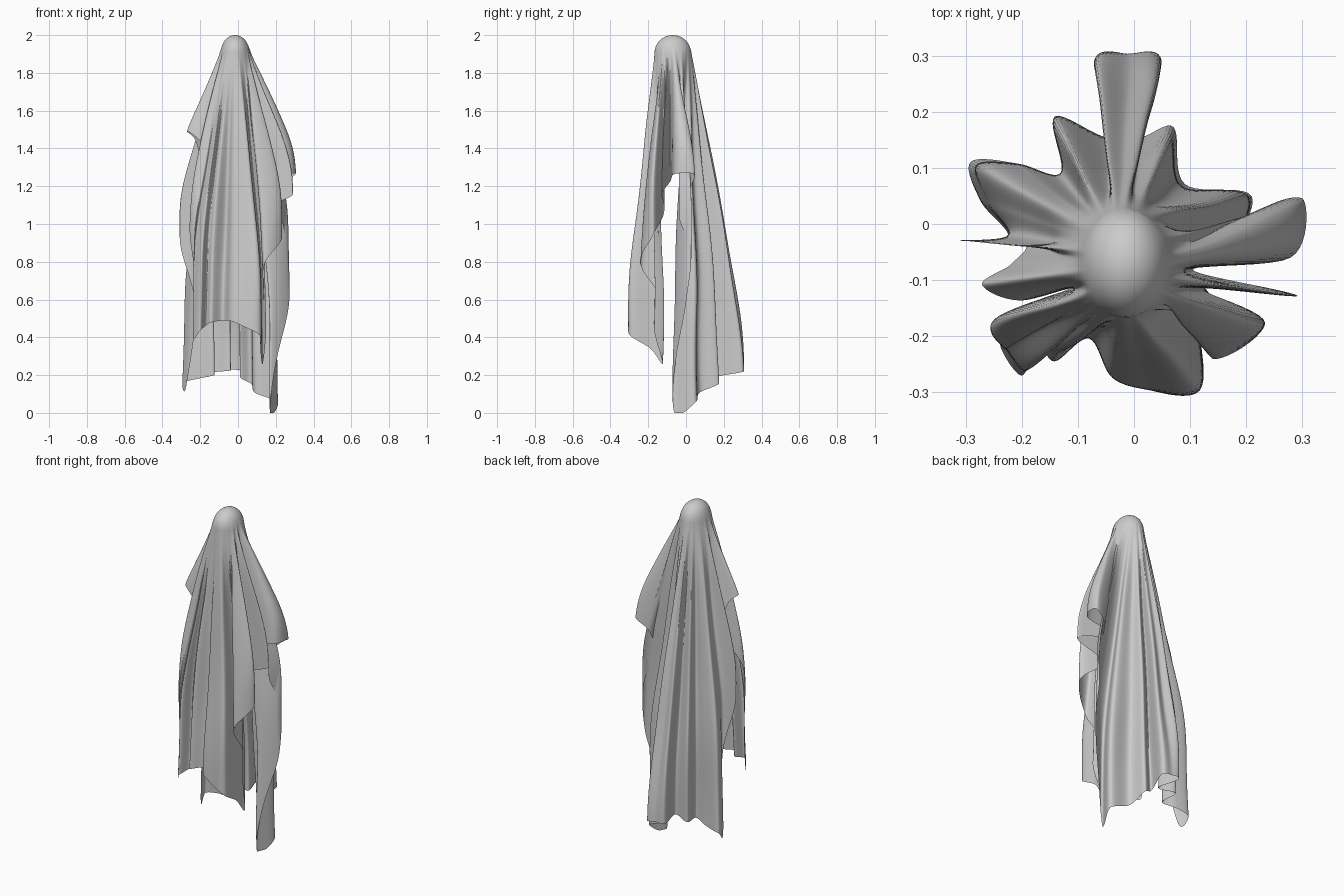
import bpy, bmesh, math

if "Cube" in bpy.data.objects:
    bpy.data.objects.remove(bpy.data.objects["Cube"])

CX, CY, RX, RY, CAP = -0.015, -0.07, 0.075, 0.095, 0.09
STEPS, CAP_ROWS, ROWS = 10, 10, 90

# Foot of each fold (x, y) from one cloth corner to the next, counter-clockwise
FRONT = [(-.24, -.22), (-.20, -.27), (-.17, -.21), (-.14, -.24), (-.08, -.20),
         (-.04, -.28), (.03, -.31), (.12, -.30), (.12, -.19)]
RIGHT = [(.13, -.12), (.15, -.17), (.14, -.15), (.15, -.25), (.24, -.18),
         (.15, -.12), (.30, -.13), (.14, -.08), (.29, -.06), (.31, .045),
         (.24, .03), (.23, -.04), (.27, .03), (.27, 0), (.21, -.05)]
BACK = [(.17, -.06), (.21, .05), (.09, .07), (.07, .17), (.01, .16),
        (.05, .29), (-.01, .31), (-.07, .29), (-.04, .16), (-.14, .19),
        (-.13, .09), (-.21, .11), (-.29, .11)]
LEFT = [(-.27, .04), (-.23, -.02), (-.31, -.03), (-.21, -.03), (-.25, -.07),
        (-.29, -.11), (-.24, -.15), (-.14, -.12), (-.25, -.17), (-.23, -.22)]


def panel(points, z0, peak, z1, mid=0.5):
    """Folds of one cloth edge; the hem arches from corner to corner."""
    out = []
    for i, (x, y) in enumerate(points):
        t = i / len(points)
        low, s = (z0, t / mid) if t < mid else (z1, (1 - t) / (1 - mid))
        hem = low + (peak - low) * math.sin(math.pi / 2 * s)
        # folds out at the sides spread sooner than those in front and back
        full = max(1.75 - abs(x) * (3.7 if x > 0 else 4.1), 0.2 + 0.62 * (2 - hem))
        out.append((x, y, hem, full))
    return out


FOLDS = (panel(FRONT, .41, .49, .26) + panel(RIGHT, .26, 1.27, 0, .57)
         + panel(BACK, 0, .23, .14) + panel(LEFT, .14, 1.49, .41))
N = len(FOLDS)
# broad shape of the upper cloth, before the folds form
SOFT = [[CX + 1.1 * (sum(FOLDS[(i + k) % N][0] * (3 - abs(k)) for k in range(-2, 3)) / 9 - CX),
         CY + 1.1 * (sum(FOLDS[(i + k) % N][1] * (3 - abs(k)) for k in range(-2, 3)) / 9 - CY)]
        for i in range(N)]
ROWS_IN = [list(f) + s for f, s in zip(FOLDS, SOFT)]


def spline(i, t):
    """Catmull-Rom through neighbouring folds."""
    p = [ROWS_IN[(i + k) % N] for k in (-1, 0, 1, 2)]
    return [0.5 * (2 * b + (c - a) * t + (2 * a - 5 * b + 4 * c - d) * t * t
                   + (3 * b - a - 3 * c + d) * t ** 3) for a, b, c, d in zip(*p)]


def point(ang, tx, ty, sx, sy, full, d):
    """Point of the cloth on one fold line, at drop d below the top."""
    r = math.sin(math.acos(max(0, 1 - d / CAP)))
    hx = CX + RX * r * math.cos(ang)
    hy = CY + RY * r * math.sin(ang)
    s = max(0, d - 0.05) / (full - 0.05)
    g = s / (1 + s ** 12) ** (1 / 12)
    # ease from the head into the folds
    g *= 1 - math.exp(-max(0, d - 0.05) / 0.06)
    w = min(1, d / 0.55)
    w = w * w * (3 - 2 * w)
    tx, ty = sx + (tx - sx) * w, sy + (ty - sy) * w
    sway = 0.006 * g * math.sin(7 * d + 5 * ang)
    return (hx + (tx - hx) * g + sway * math.cos(ang),
            hy + (ty - hy) * g + sway * math.sin(ang), 2 - d)


# draped sheet
bm = bmesh.new()
top = bm.verts.new((CX, CY, 2))
cols = []
for i in range(N):
    for k in range(STEPS):
        x, y, hem, full, sx, sy = spline(i, k / STEPS)
        ang = math.radians(228) + 2 * math.pi * (i + k / STEPS) / N
        drop = 2 - max(0, hem)
        drops = [CAP * (1 - math.cos(math.pi / 2 * j / CAP_ROWS)) for j in range(1, CAP_ROWS + 1)]
        drops += [CAP + (drop - CAP) * (j / ROWS) ** 1.2 for j in range(1, ROWS + 1)]
        cols.append([bm.verts.new(point(ang, x, y, sx, sy, full, d)) for d in drops])
for c, e in zip(cols, cols[1:] + cols[:1]):
    bm.faces.new((top, c[0], e[0]))
    for j in range(len(c) - 1):
        bm.faces.new((c[j], c[j + 1], e[j + 1], e[j]))
for f in bm.faces:
    f.smooth = True
mesh = bpy.data.meshes.new("draped_sheet")
bm.to_mesh(mesh)
bm.free()
sheet = bpy.data.objects.new("draped_sheet", mesh)
bpy.context.collection.objects.link(sheet)
